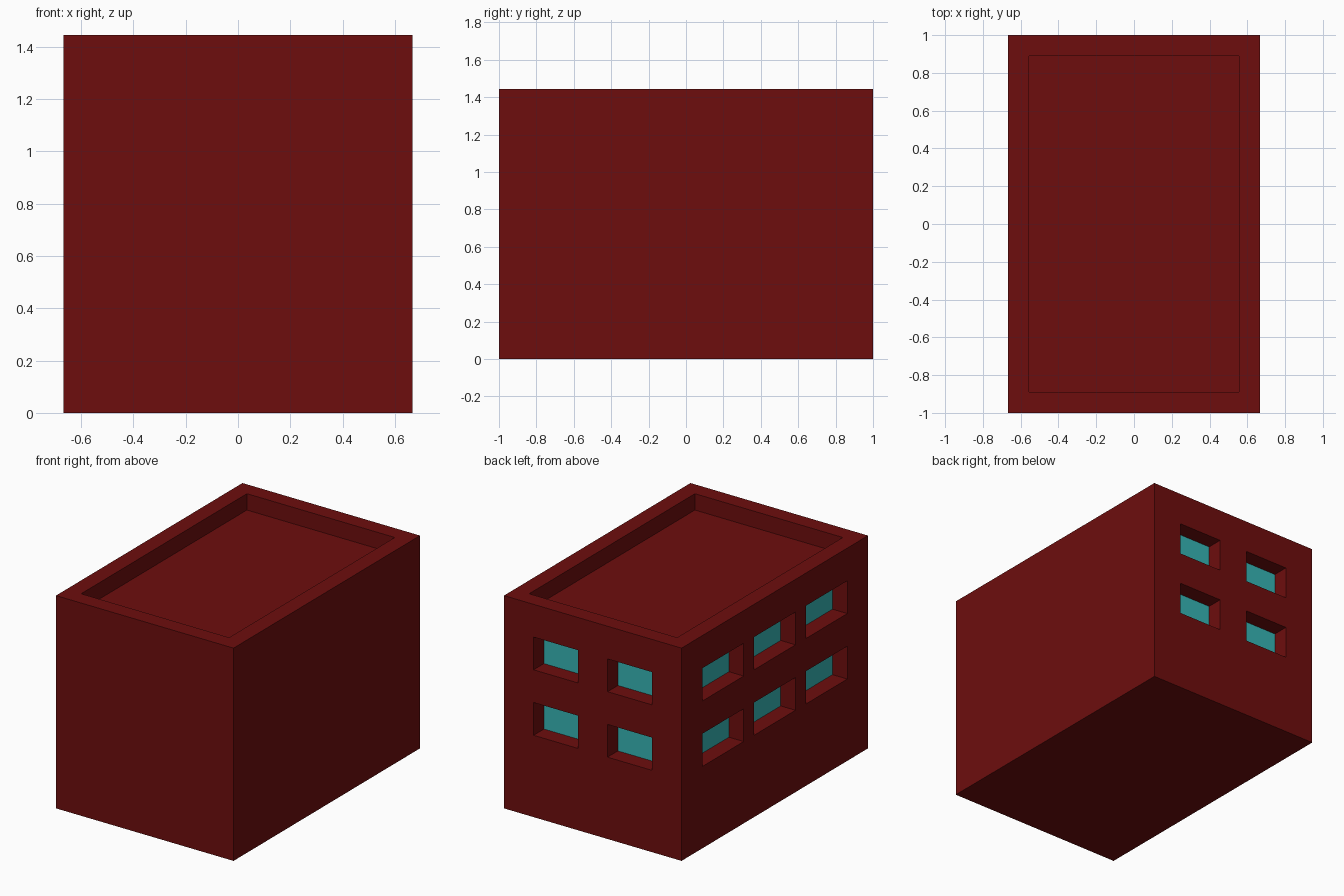
import bpy
import bmesh
from mathutils import Vector

if "Cube" in bpy.data.objects:
    bpy.data.objects.remove(bpy.data.objects["Cube"], do_unlink=True)

U = 1 / 9                        # building module
W, D, H = 12 * U, 18 * U, 13 * U  # overall width, depth, height


def make_material(name, rgb):
    mat = bpy.data.materials.new(name)
    mat.use_nodes = True
    colour = (*rgb, 1)
    mat.diffuse_color = colour
    mat.node_tree.nodes["Principled BSDF"].inputs["Base Color"].default_value = colour
    return mat


def add_box(bm, low, high):
    """Add a box spanning two opposite corners."""
    low, high = Vector(low), Vector(high)
    verts = bmesh.ops.create_cube(bm, size=1)["verts"]
    bmesh.ops.scale(bm, vec=high - low, verts=verts)
    bmesh.ops.translate(bm, vec=(low + high) / 2, verts=verts)


def make_object(name, bm):
    mesh = bpy.data.meshes.new(name)
    bm.to_mesh(mesh)
    bm.free()
    obj = bpy.data.objects.new(name, mesh)
    bpy.context.collection.objects.link(obj)
    return obj


brick = make_material("dark red brick", (0.155, 0.0042, 0.0042))
glass = make_material("teal glass", (0.038, 0.46, 0.46))

# Solid building block
bm = bmesh.new()
add_box(bm, (-W / 2, -D / 2, 0), (W / 2, D / 2, H))
building = make_object("building", bm)
building.data.materials.append(brick)
building.data.materials.append(glass)

# Cutters: roof well behind the parapet, then two floors of window recesses
bm = bmesh.new()
add_box(bm, (-W / 2 + U, -D / 2 + U, H - U), (W / 2 - U, D / 2 - U, H + U))
for z in (5 * U, 9 * U):
    for x in (-4 * U, U):                    # back wall
        add_box(bm, (x, D / 2 - U, z), (x + 3 * U, D / 2 + U, z + 2 * U))
    for y in (-7 * U, -2 * U, 3 * U):        # side wall
        add_box(bm, (-W / 2 - U, y, z), (-W / 2 + U, y + 4 * U, z + 2 * U))
cutter = make_object("recess_cutter", bm)
cutter.hide_render = True

# Carve the recesses and bake the result
mod = building.modifiers.new("recesses", 'BOOLEAN')
mod.operation = 'DIFFERENCE'
mod.solver = 'EXACT'
mod.object = cutter
bpy.context.view_layer.update()
evaluated = building.evaluated_get(bpy.context.evaluated_depsgraph_get())
carved = bpy.data.meshes.new_from_object(evaluated)
building.modifiers.clear()
building.data = carved
carved.name = "building"
bpy.data.objects.remove(cutter, do_unlink=True)

# Glass on the outward-facing backs of the window recesses
for face in carved.polygons:
    c, n = face.center, face.normal
    back_pane = n.y > 0.9 and abs(c.y - (D / 2 - U)) < 0.01
    side_pane = n.x < -0.9 and abs(c.x - (-W / 2 + U)) < 0.01
    face.material_index = 1 if back_pane or side_pane else 0
    face.use_smooth = False
